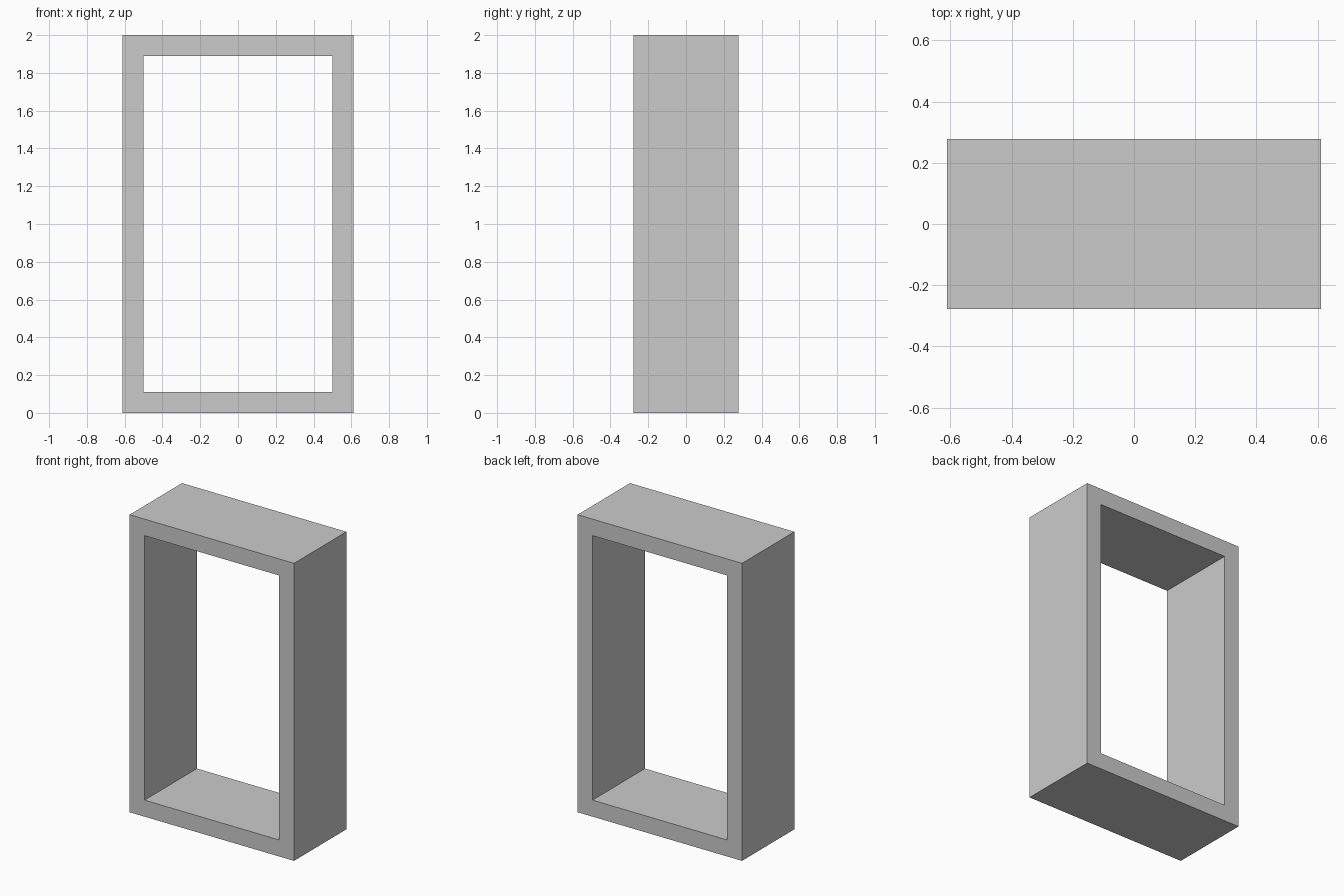
import bpy, bmesh

if "Cube" in bpy.data.objects:
    bpy.data.objects.remove(bpy.data.objects["Cube"])

U = 1 / 9                                # board thickness
W, D, H = 11 * U, 5 * U, 18 * U          # outer width, depth, height


def rectangle(bm, half_w, z0, z1, y):
    """Four corner vertices of an upright rectangle at depth y."""
    return [bm.verts.new((x, y, z)) for x, z in
            ((-half_w, z0), (half_w, z0), (half_w, z1), (-half_w, z1))]


# Open rectangular frame: outer and inner loops bridged front to back
bm = bmesh.new()
outer_front = rectangle(bm, W / 2, 0, H, -D / 2)
outer_back = rectangle(bm, W / 2, 0, H, D / 2)
inner_front = rectangle(bm, W / 2 - U, U, H - U, -D / 2)
inner_back = rectangle(bm, W / 2 - U, U, H - U, D / 2)

loops = [outer_front, outer_back, inner_back, inner_front]
for a, b in zip(loops, loops[1:] + loops[:1]):
    for i in range(4):
        j = (i + 1) % 4
        bm.faces.new((a[i], a[j], b[j], b[i]))
bmesh.ops.recalc_face_normals(bm, faces=bm.faces)

mesh = bpy.data.meshes.new("open_frame")
bm.to_mesh(mesh)
bm.free()
bpy.context.collection.objects.link(bpy.data.objects.new("open_frame", mesh))
